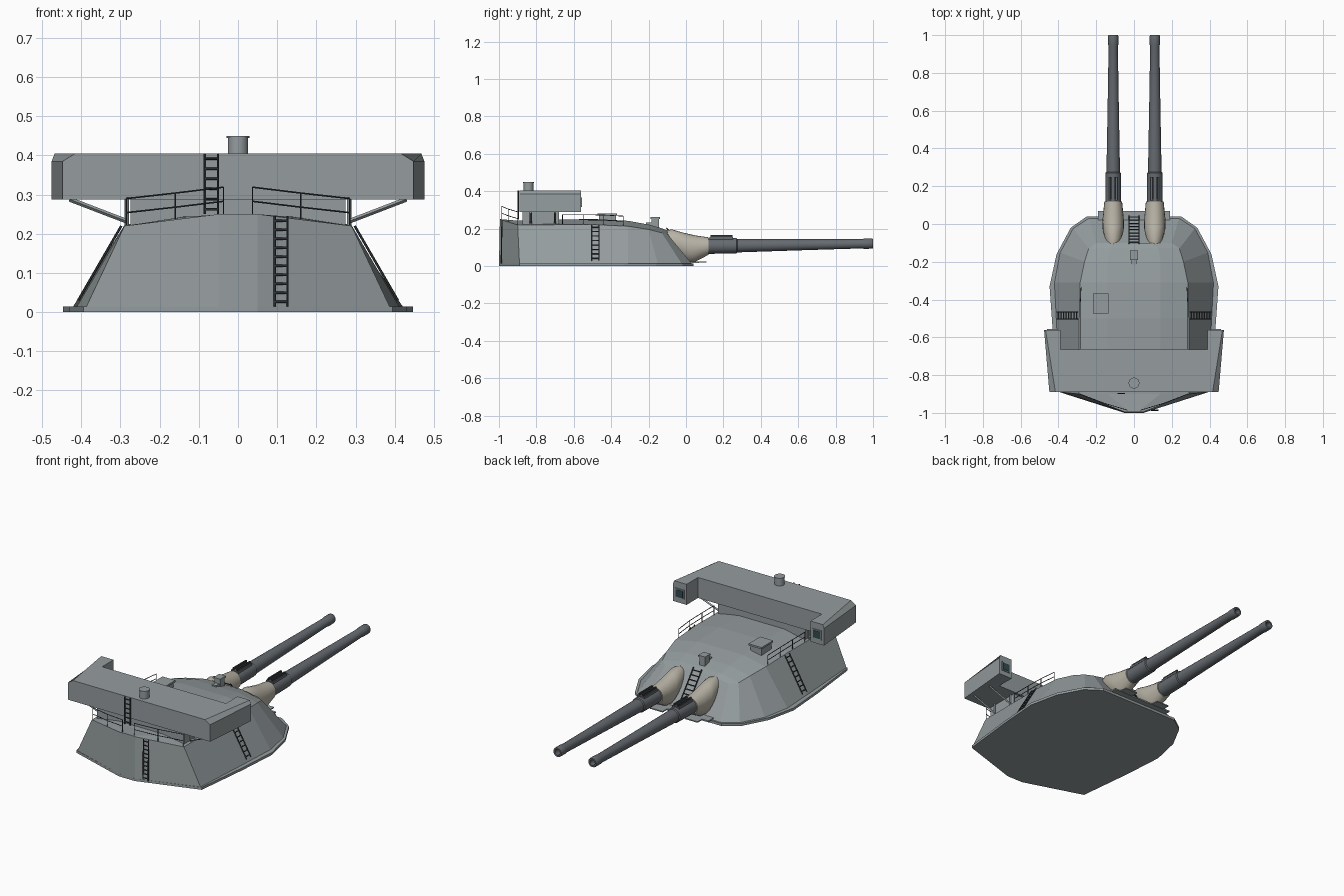
import bpy, bmesh
from math import pi, cos, sin
from mathutils import Vector, Matrix

if "Cube" in bpy.data.objects:
    bpy.data.objects.remove(bpy.data.objects["Cube"])


def material(name, r, g, b):
    m = bpy.data.materials.new(name)
    m.diffuse_color = (r, g, b, 1)
    m.use_nodes = True
    m.node_tree.nodes["Principled BSDF"].inputs["Base Color"].default_value = m.diffuse_color
    return m


HULL = material("hull_grey", 0.30, 0.335, 0.345)
GUN = material("gun_grey", 0.13, 0.145, 0.16)
BAG = material("canvas", 0.48, 0.45, 0.38)
IRON = material("dark_iron", 0.04, 0.045, 0.05)
GLASS = material("window_glass", 0.03, 0.07, 0.08)


def finish(name, bm, mat, smooth=False):
    bmesh.ops.recalc_face_normals(bm, faces=bm.faces[:])
    me = bpy.data.meshes.new(name)
    bm.to_mesh(me)
    bm.free()
    o = bpy.data.objects.new(name, me)
    bpy.context.collection.objects.link(o)
    me.materials.append(mat)
    if smooth:
        bpy.ops.object.select_all(action='DESELECT')
        bpy.context.view_layer.objects.active = o
        o.select_set(True)
        bpy.ops.object.shade_smooth_by_angle(angle=0.6)
    return o


def loft(name, rings, mat, smooth=False):
    """Skin closed rings of equal point count and cap both ends."""
    bm = bmesh.new()
    vs = [[bm.verts.new(p) for p in ring] for ring in rings]
    n = len(vs[0])
    for a, b in zip(vs, vs[1:]):
        for i in range(n):
            j = (i + 1) % n
            bm.faces.new((a[i], a[j], b[j], b[i]))
    bm.faces.new(vs[0])
    bm.faces.new(vs[-1])
    return finish(name, bm, mat, smooth)


def box(name, x0, x1, y0, y1, z0, z1, mat=HULL):
    ring = [(x0, y0), (x1, y0), (x1, y1), (x0, y1)]
    return loft(name, [[(x, y, z) for x, y in ring] for z in (z0, z1)], mat)


def rods(name, segs, r, mat=IRON, sides=6):
    """Thin bars between point pairs, joined in one object."""
    bm = bmesh.new()
    for a, b in segs:
        a, b = Vector(a), Vector(b)
        d = b - a
        m = Matrix.Translation((a + b) / 2) @ d.to_track_quat('Z', 'Y').to_matrix().to_4x4()
        bmesh.ops.create_cone(bm, cap_ends=True, segments=sides, radius1=r,
                              radius2=r, depth=d.length, matrix=m)
    return finish(name, bm, mat)


def ladder(name, bottom, top, side, rungs):
    """Ladder from bottom to top centre; side is half its width vector."""
    b, t, s = Vector(bottom), Vector(top), Vector(side)
    segs = [(b - s, t - s), (b + s, t + s)]
    for i in range(rungs):
        p = b.lerp(t, (i + 0.5) / rungs)
        segs.append((p - s, p + s))
    rods(name, segs, 0.0032)


def railing(name, feet, h):
    """Posts on the given feet with a top and a middle rail."""
    pts = [Vector(f) for f in feet]
    up = Vector((0, 0, h))
    segs = [(p, p + up) for p in pts]
    for a, b in zip(pts, pts[1:]):
        segs += [(a + up, b + up), (a + up / 2, b + up / 2)]
    rods(name, segs, 0.002)


# Armoured house: base x,y | roof edge x,y,z | inner roof x,z, from rear to front
sections = [(.05, -1.0, .05, -.995, .25, .02, .251),
            (.39, -.89, .29, -.90, .22, .14, .243),
            (.415, -.50, .29, -.50, .222, .14, .252),
            (.425, -.31, .285, -.31, .213, .14, .242),
            (.395, -.15, .262, -.20, .196, .14, .222),
            (.325, -.02, .24, -.13, .178, .13, .202),
            (.24, .035, .20, -.10, .172, .10, .19)]
rings = []
for bx, by, ex, ey, ez, ix, iz in sections:
    half = [(bx, by, .008), (ex, ey, ez), (ix, ey, iz)]
    rings.append(half + [(-x, y, z) for x, y, z in reversed(half)])
loft("turret_house", rings, HULL)

# Base flange
half = [(.05, -1), (.395, -.89), (.43, -.57), (.447, -.33), (.41, -.16), (.335, -.02), (.25, .04)]
ring = half + [(-x, y) for x, y in reversed(half)]
loft("base_flange", [[(x, y, z) for x, y in ring] for z in (0, .014)], HULL)

# Sill under the guns
box("gun_sill", -.19, .19, 0, .07, .016, .024)

# Rangefinder beam with chamfered upper ends, and its pedestal


def beam_ring(dx, z):
    h = [(.448 - dx, -.89), (.476 - dx * .25, -.562), (.39, -.562), (.39, -.665)]
    return [(x, y, z) for x, y in h] + [(-x, y, z) for x, y in reversed(h)]


loft("rangefinder_beam", [beam_ring(0, .288), beam_ring(0, .385), beam_ring(.032, .405)], HULL)
box("rangefinder_pedestal", -.275, .275, -.875, -.68, .21, .29)
for s in (-1, 1):
    x = s * .432
    box("window_frame", x - .028, x + .028, -.565, -.557, .315, .368)
    box("rangefinder_window", x - .022, x + .022, -.56, -.555, .321, .362, GLASS)
    segs = []
    for y in (-.83, -.70):
        segs += [((s * .284, y, .215), (s * .284, y, .29)),
                 ((s * .284, y, .232), (s * .43, y, .288))]
    rods("beam_brace", segs, .006, HULL, 4)


# Periscope on the beam
def disc(r, z):
    return [(r * cos(i * pi / 8), -.842 + r * sin(i * pi / 8), z) for i in range(16)]


loft("beam_periscope", [disc(.026, .40), disc(.026, .445), disc(.029, .445), disc(.029, .45)],
     HULL, True)

# Guns: y, radius; the axis rises slightly to the muzzle
profile = [(-.05, .042), (.27, .041), (.275, .036), (.60, .030), (.94, .0245),
           (.95, .027), (.995, .027), (1.0, .025), (1.0, .016), (.94, .016)]
for s in (-1, 1):
    gx = s * .11
    rings = [[(gx + r * cos(i * pi / 10), y, .105 + .015 * y + r * sin(i * pi / 10))
              for i in range(20)] for y, r in profile]
    loft("gun_barrel", rings, GUN, True)
    box("barrel_saddle", gx - .022, gx + .022, .125, .25, .138, .155, GUN)
    for d in (-.012, .012):
        box("saddle_rail", gx + d - .004, gx + d + .004, .13, .248, .15, .166, IRON)
    # Canvas blast bag: top y,z | bottom y,z | half width
    bag = [(-.115, .19, .02, .02, .047), (-.075, .196, .03, .018, .056),
           (-.02, .180, .055, .026, .057), (.05, .164, .085, .042, .052),
           (.12, .154, .12, .060, .047)]
    rings = []
    for ty, tz, by, bz, rx in bag:
        ring = []
        for i in range(20):
            a = i * pi / 10
            k = (1 + sin(a)) / 2
            ring.append((gx + rx * cos(a), by + (ty - by) * k, bz + (tz - bz) * k))
        rings.append(ring)
    loft("blast_bag", rings, BAG, True)
    # Small step plate below each gun
    box("step_plate", gx - .04, gx + .04, .05, .11, .018, .024)

# Roof hatch and sighting hood
box("roof_hatch", -.212, -.142, -.465, -.375, .23, .272)
box("hatch_lid", -.218, -.136, -.473, -.368, .272, .282)
box("sight_hood", -.018, .018, -.185, -.145, .20, .258)
box("sight_hood_cap", -.021, .021, -.19, -.14, .253, .262)
box("sight_step", -.012, .012, -.215, -.185, .20, .232)

# Ladders
ladder("beam_ladder", (-.068, -.897, .25), (-.068, -.897, .405), (.017, 0, 0), 6)
ladder("rear_ladder", (.11, -.988, .015), (.11, -.984, .245), (.016, 0, 0), 10)
ladder("front_ladder", (0, .045, .02), (0, -.105, .205), (.026, 0, 0), 9)
for s in (-1, 1):
    ladder("side_ladder", (s * .408, -.485, .03), (s * .298, -.485, .22), (0, .019, 0), 8)

# Railings along the rear and side roof edges
for s in (-1, 1):
    railing("rear_railing", [(s * .285, -.90, .218), (s * .16, -.948, .232),
                             (s * .037, -.985, .247)], .072)
    railing("side_railing", [(s * .285, -.66, .22), (s * .285, -.55, .22),
                             (s * .285, -.44, .218), (s * .28, -.335, .212)], .055)
